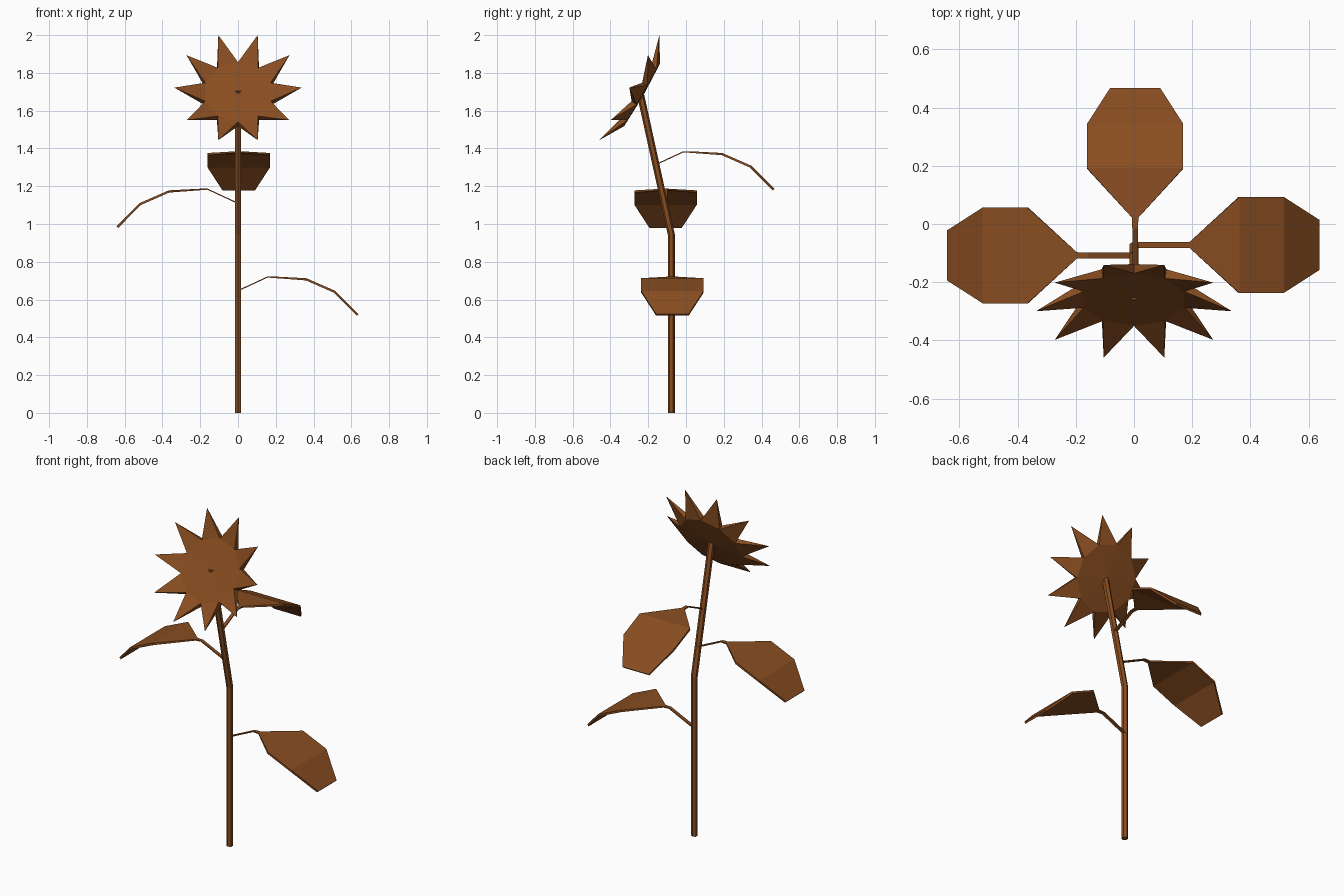
import bpy, bmesh
from math import sin, cos, pi
from mathutils import Vector, Matrix

if "Cube" in bpy.data.objects:
    bpy.data.objects.remove(bpy.data.objects["Cube"])

brown = bpy.data.materials.new("brown")
brown.diffuse_color = (0.25, 0.075, 0.015, 1)
brown.use_nodes = True
brown.node_tree.nodes["Principled BSDF"].inputs["Base Color"].default_value = brown.diffuse_color


def finish(name, bm):
    bmesh.ops.recalc_face_normals(bm, faces=bm.faces)
    me = bpy.data.meshes.new(name)
    bm.to_mesh(me)
    bm.free()
    me.materials.append(brown)
    ob = bpy.data.objects.new(name, me)
    bpy.context.collection.objects.link(ob)
    return ob


def loft(name, rings):
    """Closed tube through rings of equal vertex count."""
    bm = bmesh.new()
    loops = [[bm.verts.new(p) for p in r] for r in rings]
    n = len(loops[0])
    for a, b in zip(loops, loops[1:]):
        for i in range(n):
            j = (i + 1) % n
            bm.faces.new((a[i], a[j], b[j], b[i]))
    bm.faces.new(loops[0])
    bm.faces.new(loops[-1])
    return finish(name, bm)


# Stem: six-sided, straight then leaning forward
def stem_ring(y, z, slope):
    r = 0.0185
    return [(r * cos(k * pi / 3 + pi / 6), y + r * sin(k * pi / 3 + pi / 6),
             z + slope * r * sin(k * pi / 3 + pi / 6)) for k in range(6)]


loft("stem", [stem_ring(-0.078, 0, 0), stem_ring(-0.078, 0.945, 0.1),
              stem_ring(-0.245, 1.705, 0.22)])

# Leaf: distance out, height, half width, thickness at each station
STATIONS = [(0.0, 0.65, 0.01, 0.006), (0.155, 0.722, 0.01, 0.006),
            (0.192, 0.722, 0.011, 0.008), (0.362, 0.713, 0.165, 0.012),
            (0.515, 0.646, 0.165, 0.012), (0.638, 0.523, 0.086, 0.012)]


def leaf(name, origin, angle):
    m = Matrix.Translation(origin) @ Matrix.Rotation(angle, 4, 'Z')
    rings = []
    for i, (d, z, w, t) in enumerate(STATIONS):
        a, b = STATIONS[max(i - 1, 0)], STATIONS[min(i + 1, len(STATIONS) - 1)]
        n = Vector((a[1] - b[1], 0, b[0] - a[0])).normalized() * t
        c = Vector((d, 0, z))
        side = Vector((0, w, 0))
        rings.append([m @ p for p in (c - side, c + side, c + side - n, c - side - n)])
    loft(name, rings)


leaf("right_leaf", (0, -0.072, 0), 0)
leaf("left_leaf", (-0.005, -0.108, 0.465), pi)
leaf("back_leaf", (0.004, -0.17, 0.663), pi / 2)

# Flower head: ten-pointed dished star, leaning back
centre = Vector((0, -0.30, 1.722))
up = Vector((0, 0.497, 0.868))
normal = Vector((0, -0.868, 0.497))


def head_point(r, angle, depth):
    return centre + Vector((r * sin(angle), 0, 0)) + up * (r * cos(angle)) + normal * depth


bm = bmesh.new()
step = 2 * pi / 10
tips = [bm.verts.new(head_point(0.337, (k + 0.5) * step, 0)) for k in range(10)]
layers = []
for r, depth, mid in ((0.182, -0.046, -0.05), (0.19, -0.078, -0.085)):
    hub = bm.verts.new(head_point(0, 0, mid))
    valleys = [bm.verts.new(head_point(r, k * step, depth)) for k in range(10)]
    layers.append(valleys)
    for k in range(10):
        bm.faces.new((hub, valleys[k], valleys[(k + 1) % 10]))
        bm.faces.new((valleys[k], tips[k], valleys[(k + 1) % 10]))
# petal sides
front, back = layers
for k in range(10):
    bm.faces.new((front[k], tips[k], back[k]))
    bm.faces.new((front[k], tips[k - 1], back[k]))
finish("flower_head", bm)
